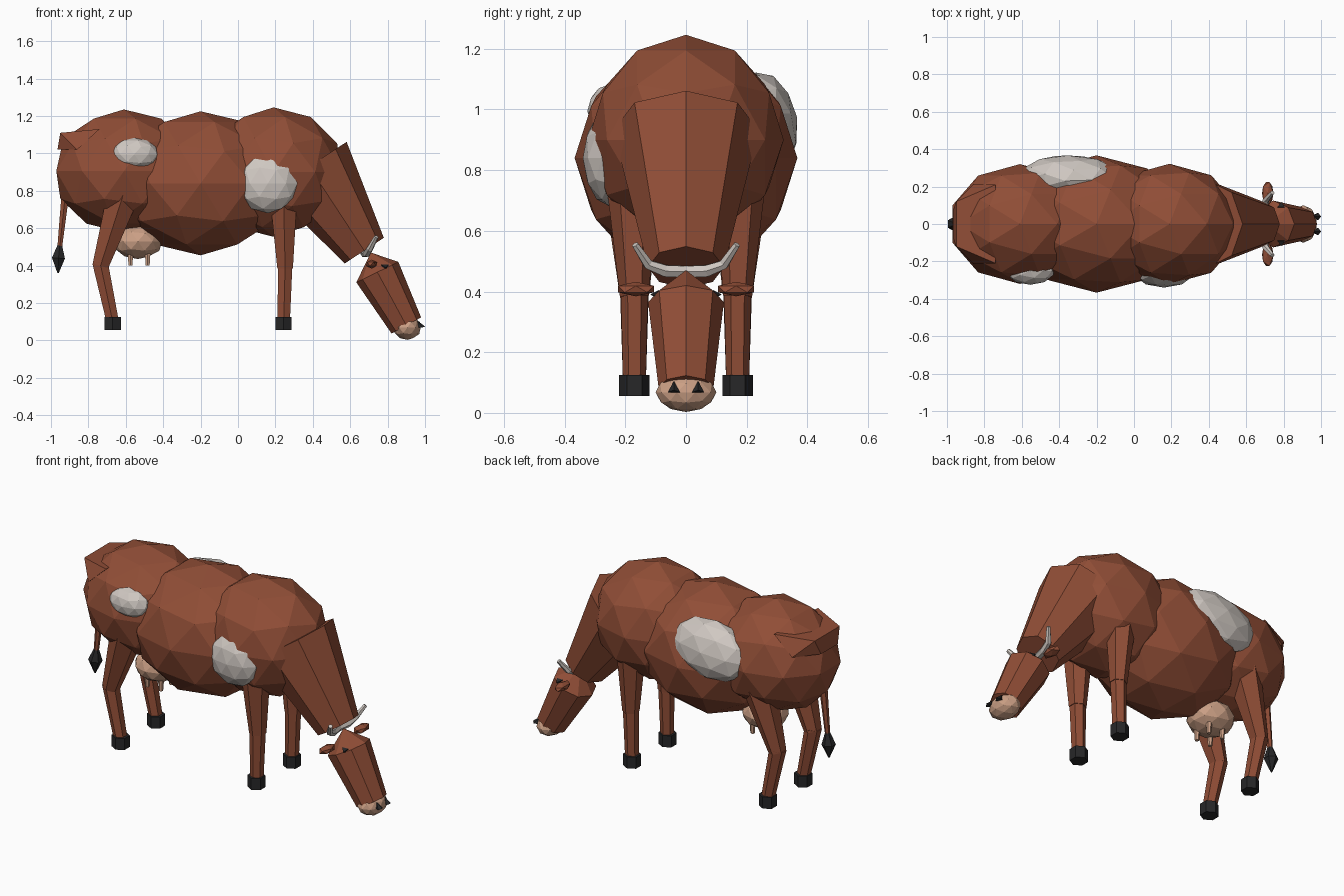
import bpy, bmesh, math
from mathutils import Vector, Matrix

cube = bpy.data.objects.get("Cube")
if cube:
    bpy.data.objects.remove(cube, do_unlink=True)


def material(name, r, g, b):
    m = bpy.data.materials.new(name)
    m.use_nodes = True
    m.diffuse_color = (r, g, b, 1)
    bsdf = next(n for n in m.node_tree.nodes if n.type == 'BSDF_PRINCIPLED')
    bsdf.inputs["Base Color"].default_value = (r, g, b, 1)
    bsdf.inputs["Roughness"].default_value = 0.9
    return m


BROWN = material("brown hide", 0.28, 0.075, 0.037)
WHITE = material("pale patch", 0.63, 0.58, 0.54)
PINK = material("pink skin", 0.60, 0.35, 0.235)
BLACK = material("black hoof", 0.02, 0.02, 0.021)


def finish(name, bm, mat):
    bmesh.ops.recalc_face_normals(bm, faces=bm.faces)
    mesh = bpy.data.meshes.new(name)
    bm.to_mesh(mesh)
    bm.free()
    mesh.materials.append(mat)
    ob = bpy.data.objects.new(name, mesh)
    bpy.context.collection.objects.link(ob)
    return ob


def ball(name, centre, size, mat, detail=2, tilt=(0, 0, 0)):
    """Faceted ellipsoid."""
    bm = bmesh.new()
    bmesh.ops.create_icosphere(bm, subdivisions=detail, radius=1)
    ob = finish(name, bm, mat)
    ob.location, ob.scale = centre, size
    ob.rotation_euler = [math.radians(a) for a in tilt]
    return ob


def limb(name, stations, mat, sides=6, side_axis=(0, 1, 0)):
    """Tapered faceted tube through (point, radius) stations."""
    bm = bmesh.new()
    pts = [Vector(p) for p, r in stations]
    rings = []
    for i, (p, r) in enumerate(stations):
        d = (pts[min(i + 1, len(pts) - 1)] - pts[max(i - 1, 0)]).normalized()
        up = d.cross(Vector(side_axis)).normalized()
        side = up.cross(d)
        ring = []
        for k in range(sides):
            a = 2 * math.pi * k / sides
            ring.append(bm.verts.new(pts[i] + r * (math.cos(a) * side + math.sin(a) * up)))
        rings.append(ring)
    for a, b in zip(rings, rings[1:]):
        for k in range(sides):
            n = (k + 1) % sides
            bm.faces.new((a[k], a[n], b[n], b[k]))
    bm.faces.new(rings[0])
    bm.faces.new(rings[-1])
    bmesh.ops.remove_doubles(bm, verts=bm.verts, dist=0.0005)
    return finish(name, bm, mat)


def hull(name, points, mat):
    bm = bmesh.new()
    for p in points:
        bm.verts.new(p)
    bmesh.ops.convex_hull(bm, input=bm.verts)
    return finish(name, bm, mat)


# Body masses
ball("rump", (-0.61, 0, 0.905), (0.38, 0.32, 0.33), BROWN)
ball("belly", (-0.2, 0, 0.84), (0.46, 0.367, 0.385), BROWN)
ball("shoulders", (0.19, 0, 0.9), (0.38, 0.322, 0.346), BROWN)

# Coat patches
ball("shoulder_patch", (0.16, -0.25, 0.84), (0.165, 0.09, 0.16), WHITE)
ball("rump_patch", (-0.555, -0.25, 0.995), (0.13, 0.075, 0.088), WHITE)
ball("flank_patch", (-0.35, 0.26, 0.955), (0.265, 0.108, 0.17), WHITE, tilt=(10, -6, 0))

# Neck and head
limb("neck", [((0.38, 0, 0.93), 0.24), ((0.675, 0, 0.48), 0.125)], BROWN, 8)
limb("head", [((0.71, 0, 0.47), 0.0001), ((0.745, 0, 0.365), 0.125),
              ((0.9, 0, 0.08), 0.09)], BROWN, 8).data.update()
ball("muzzle", (0.905, 0, 0.068), (0.075, 0.1, 0.065), PINK)

# Tail base, tail and tuft
base = []
for s in (-1, 1):
    base += [(-0.95, s * 0.12, 1.11), (-0.74, s * 0.21, 1.13),
             (-0.86, s * 0.21, 1.02), (-0.965, s * 0.08, 1.02)]
hull("tail_base", base, BROWN)
limb("tail", [((-0.915, 0, 0.86), 0.026), ((-0.955, 0, 0.48), 0.014)], BROWN)
limb("tail_tuft", [((-0.952, 0, 0.515), 0.012), ((-0.96, 0, 0.44), 0.04),
                   ((-0.962, 0, 0.36), 0.004)], BLACK)

# Udder
ball("udder", (-0.535, 0, 0.53), (0.135, 0.13, 0.095), PINK)

for s, label in ((1, "left"), (-1, "right")):
    y = s * 0.17
    # Front leg
    limb(label + "_front_upper_leg", [((0.243, s * 0.18, 0.78), 0.085),
                                      ((0.252, y, 0.385), 0.048)], BROWN)
    limb(label + "_front_lower_leg", [((0.252, y, 0.41), 0.045),
                                      ((0.245, y, 0.11), 0.038)], BROWN)
    # Hind leg
    limb(label + "_hind_upper_leg", [((-0.585, s * 0.18, 0.87), 0.11),
                                     ((-0.735, y, 0.4), 0.05)], BROWN)
    limb(label + "_hind_lower_leg", [((-0.738, y, 0.42), 0.048),
                                     ((-0.672, y, 0.11), 0.038)], BROWN)
    # Hooves
    for place, x in (("front", 0.243), ("hind", -0.67)):
        limb(f"{label}_{place}_hoof", [((x, y, 0.125), 0.05), ((x, y, 0.055), 0.05)], BLACK)
    # Teats
    for place, x in (("front", -0.483), ("hind", -0.575)):
        limb(f"{label}_{place}_teat", [((x, s * 0.05, 0.48), 0.018),
                                       ((x, s * 0.05, 0.4), 0.012)], PINK)
    # Horn
    limb(label + "_horn", [((0.675, 0, 0.465), 0.022), ((0.69, s * 0.07, 0.468), 0.022),
                           ((0.705, s * 0.125, 0.49), 0.018),
                           ((0.74, s * 0.168, 0.555), 0.012)], WHITE, 6, (1, 0, 0))
    # Ear
    ball(label + "_ear", (0.715, s * 0.165, 0.408), (0.034, 0.07, 0.024), BROWN, 1)
    # Eye and nostril
    hull(label + "_eye", [(0.765, s * 0.09, 0.405), (0.805, s * 0.09, 0.405),
                          (0.78, s * 0.09, 0.375), (0.79, s * 0.118, 0.39),
                          (0.80, s * 0.085, 0.38)], BLACK)
    hull(label + "_nostril", [(0.96, s * 0.04, 0.105), (0.985, s * 0.02, 0.068),
                              (0.985, s * 0.06, 0.068), (1.0, s * 0.04, 0.075),
                              (0.94, s * 0.04, 0.07)], BLACK)
